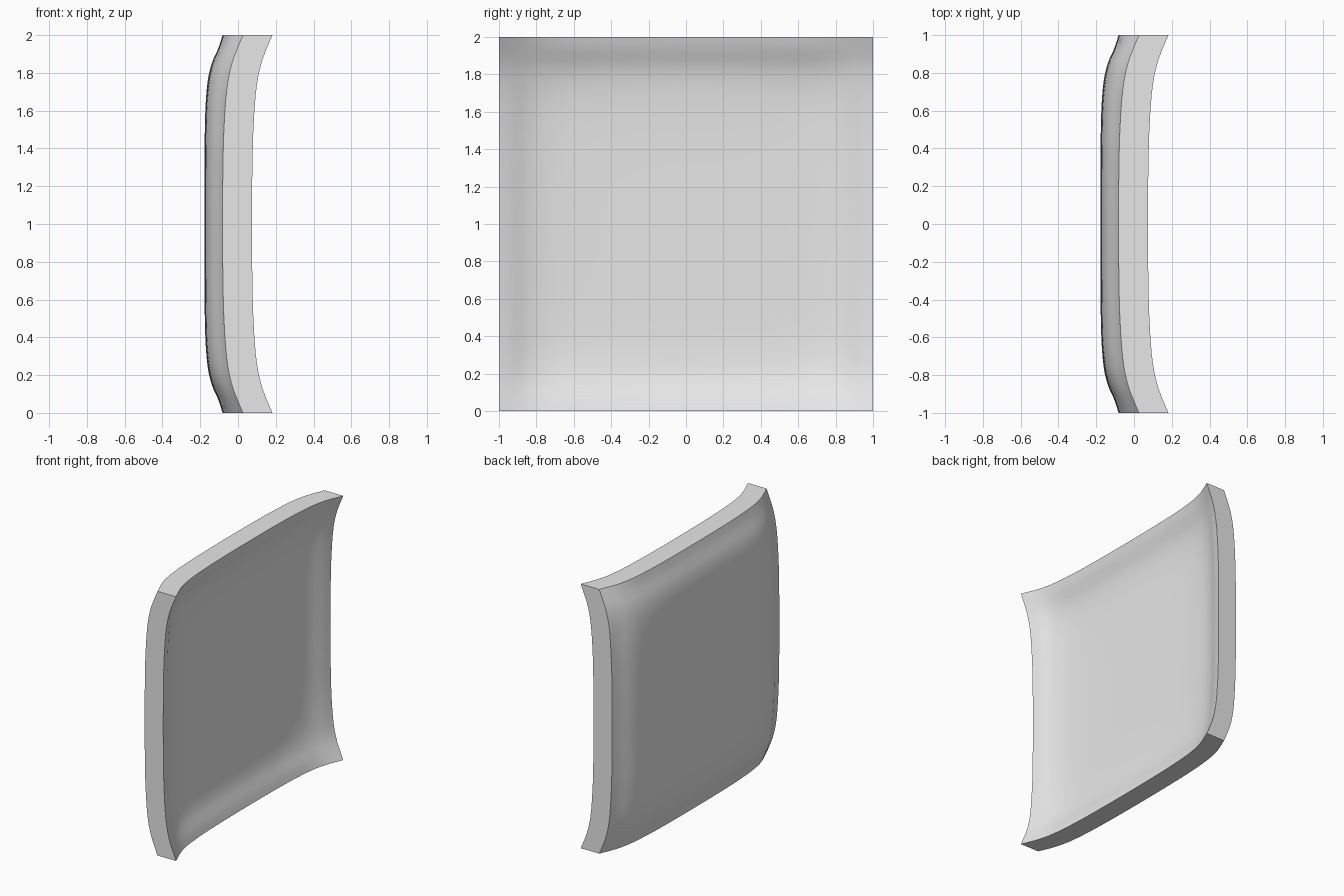
import bpy, bmesh, math

if "Cube" in bpy.data.objects:
    bpy.data.objects.remove(bpy.data.objects["Cube"])

N = 48          # grid divisions per side
THICK = 0.156   # panel thickness along x

# Lip profiles: distance from centre -> rise, across the middle and along the rim
MIDDLE = [(0, 0), (.4, .001), (.6, .005), (.72, .013), (.8, .025), (.87, .046), (.93, .074), (1, .096)]
RIM = [(0, 0), (.4, .004), (.6, .013), (.75, .026), (.85, .045), (.92, .069), (1, .102)]


def profile(pts, t):
    # smooth (Hermite) interpolation through the points
    t = min(abs(t), 1)
    n = len(pts)

    def slope(i):
        if i == 0:
            return 0
        a, b = pts[i - 1], pts[min(i + 1, n - 1)]
        return (b[1] - a[1]) / (b[0] - a[0])

    i = next(k for k in range(n - 1) if t <= pts[k + 1][0])
    (x0, y0), (x1, y1) = pts[i], pts[i + 1]
    d = x1 - x0
    s = (t - x0) / d
    return ((2*s**3 - 3*s*s + 1) * y0 + (s**3 - 2*s*s + s) * d * slope(i)
            + (3*s*s - 2*s**3) * y1 + (s**3 - s*s) * d * slope(i + 1))


def rise(a, b):
    # profile in one direction, turning into the rim profile near the other edge
    w = min(1, max(0, (abs(b) - .6) / .4))
    w = w * w * (3 - 2 * w)
    return (1 - w) * profile(MIDDLE, a) + w * profile(RIM, a)


grey = bpy.data.materials.new("light_grey")
grey.diffuse_color = (0.8, 0.8, 0.8, 1)
grey.use_nodes = True
grey.node_tree.nodes["Principled BSDF"].inputs["Base Color"].default_value = grey.diffuse_color

# Dished panel: curved sheet, then extruded along x for its thickness
bm = bmesh.new()
bmesh.ops.create_grid(bm, x_segments=N, y_segments=N, size=1)
for v in bm.verts:
    y, z = v.co.x, v.co.y
    v.co = (-0.178 + rise(y, z) + rise(z, y), y, z + 1)
out = bmesh.ops.extrude_face_region(bm, geom=bm.faces[:], use_keep_orig=True)
for v in [g for g in out["geom"] if isinstance(g, bmesh.types.BMVert)]:
    v.co.x += THICK
bmesh.ops.recalc_face_normals(bm, faces=bm.faces[:])
mesh = bpy.data.meshes.new("dished_panel")
bm.to_mesh(mesh)
bm.free()
panel = bpy.data.objects.new("dished_panel", mesh)
bpy.context.collection.objects.link(panel)
mesh.materials.append(grey)

# Smooth faces with sharp outer edges
bpy.context.view_layer.objects.active = panel
panel.select_set(True)
bpy.ops.object.shade_smooth_by_angle(angle=math.radians(40))
